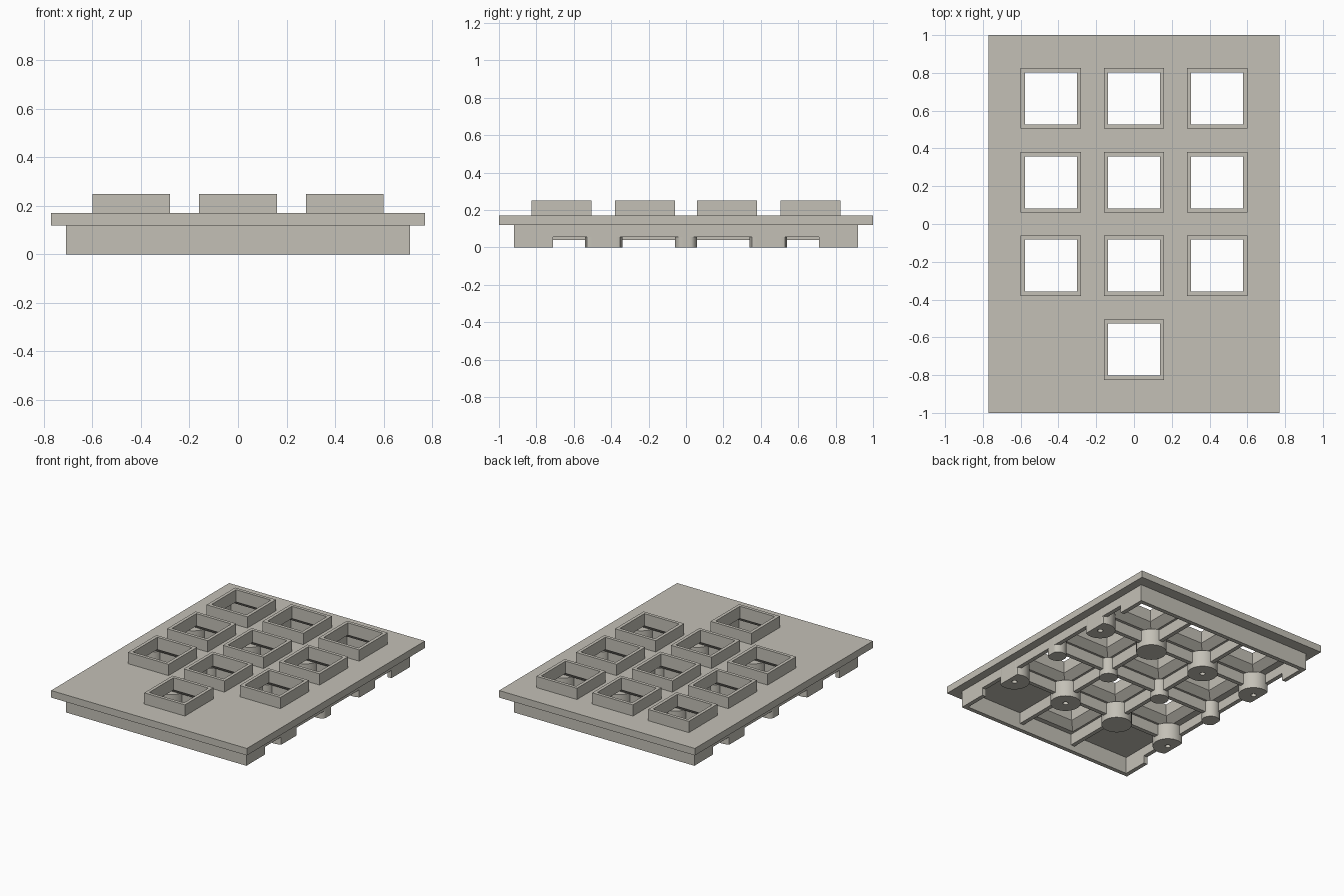
import bpy, bmesh, math

if "Cube" in bpy.data.objects:
    bpy.data.objects.remove(bpy.data.objects["Cube"])

mat = bpy.data.materials.new("warm_grey")
mat.diffuse_color = (0.55, 0.53, 0.47, 1)
mat.use_nodes = True
mat.node_tree.nodes["Principled BSDF"].inputs["Base Color"].default_value = mat.diffuse_color


def finish(name, bm, smooth=False):
    bmesh.ops.recalc_face_normals(bm, faces=bm.faces[:])
    me = bpy.data.meshes.new(name)
    bm.to_mesh(me)
    bm.free()
    me.materials.append(mat)
    if smooth:
        me.shade_smooth()
        me.set_sharp_from_angle(angle=math.radians(30))
    ob = bpy.data.objects.new(name, me)
    bpy.context.collection.objects.link(ob)
    return ob


def box(bm, x0, x1, y0, y1, z0, z1):
    vs = bmesh.ops.create_cube(bm, size=1)["verts"]
    for v in vs:
        v.co = ((x0 + x1) / 2 + v.co.x * (x1 - x0),
                (y0 + y1) / 2 + v.co.y * (y1 - y0),
                (z0 + z1) / 2 + v.co.z * (z1 - z0))


def loft(bm, cx, cy, levels, n, closed=False, limit=9):
    """Skin n-sided rings of (radius, z); closed joins last ring to first."""
    rings = []
    for r, z in levels:
        ring = []
        for i in range(n):
            a = 2 * math.pi * (i + 0.5) / n
            x = max(-limit, min(limit, cx + r * math.cos(a)))
            ring.append(bm.verts.new((x, cy + r * math.sin(a), z)))
        rings.append(ring)
    pairs = list(zip(rings, rings[1:]))
    if closed:
        pairs.append((rings[-1], rings[0]))
    else:
        bm.faces.new(rings[0])
        bm.faces.new(rings[-1])
    for a, b in pairs:
        for i in range(n):
            j = (i + 1) % n
            bm.faces.new((a[i], a[j], b[j], b[i]))


# key positions: three full rows and one single key
keys = [(x, y) for y in (0.665, 0.22, -0.22) for x in (-0.44, 0, 0.44)] + [(0, -0.665)]
S = math.sqrt(2)
OUT, INN, FLARE = 0.16 * S, 0.137 * S, 0.19 * S

# top plate with key openings flared on the underside
bm = bmesh.new()
box(bm, -0.77, 0.77, -1, 1, 0.12, 0.17)
plate = finish("top_plate", bm)
bm = bmesh.new()
for x, y in keys:
    loft(bm, x, y, [(INN, 0.3), (INN, 0.163), (FLARE, 0.12), (FLARE, 0.08)], 4)
cutter = finish("opening_cutter", bm)
cutter.hide_render = True
cutter.hide_set(True)
mod = plate.modifiers.new("openings", "BOOLEAN")
mod.operation = "DIFFERENCE"
mod.solver = "EXACT"
mod.object = cutter

# raised square collars
bm = bmesh.new()
for x, y in keys:
    loft(bm, x, y, [(OUT, 0.17), (OUT, 0.25), (INN, 0.25), (INN, 0.17)], 4, closed=True)
finish("key_collars", bm)

# skirt under the plate, side walls notched from below
W = 0.03
bm = bmesh.new()
for s in (-1, 1):
    y0, y1 = sorted((s * 0.92, s * (0.92 - W)))
    box(bm, -0.71, 0.71, y0, y1, 0, 0.12)
    x0, x1 = sorted((s * 0.71, s * (0.71 - W)))
    box(bm, x0, x1, -0.92 + W, 0.92 - W, 0.055, 0.12)
    for t in (-1, 1):
        y0, y1 = sorted((t * 0.71, t * (0.92 - W)))
        box(bm, x0, x1, y0, y1, 0, 0.055)
finish("skirt", bm)

# grid of ribs between the keys
bm = bmesh.new()
for x in (-0.22, 0.22):
    box(bm, x - 0.015, x + 0.015, -0.9, 0.9, 0.04, 0.12)
for y in (-0.44, 0, 0.44):
    box(bm, -0.69, 0.69, y - 0.015, y + 0.015, 0.041, 0.12)
finish("ribs", bm)

# support posts: wide ones with screw holes, narrow ones along the middle
bm = bmesh.new()
for x in (-0.66, -0.22, 0.22, 0.66):
    for y in (-0.44, 0.44):
        levels = [(0.1, 0.12), (0.1, 0)]
        if (x, y) not in ((0.22, 0.44), (-0.22, -0.44)):
            levels += [(0.018, 0), (0.018, 0.08)]
        loft(bm, x, y, levels, 32, limit=0.71)
    loft(bm, x, 0, [(0.06, 0.12), (0.06, 0)], 32, limit=0.71)
finish("support_posts", bm, smooth=True)
